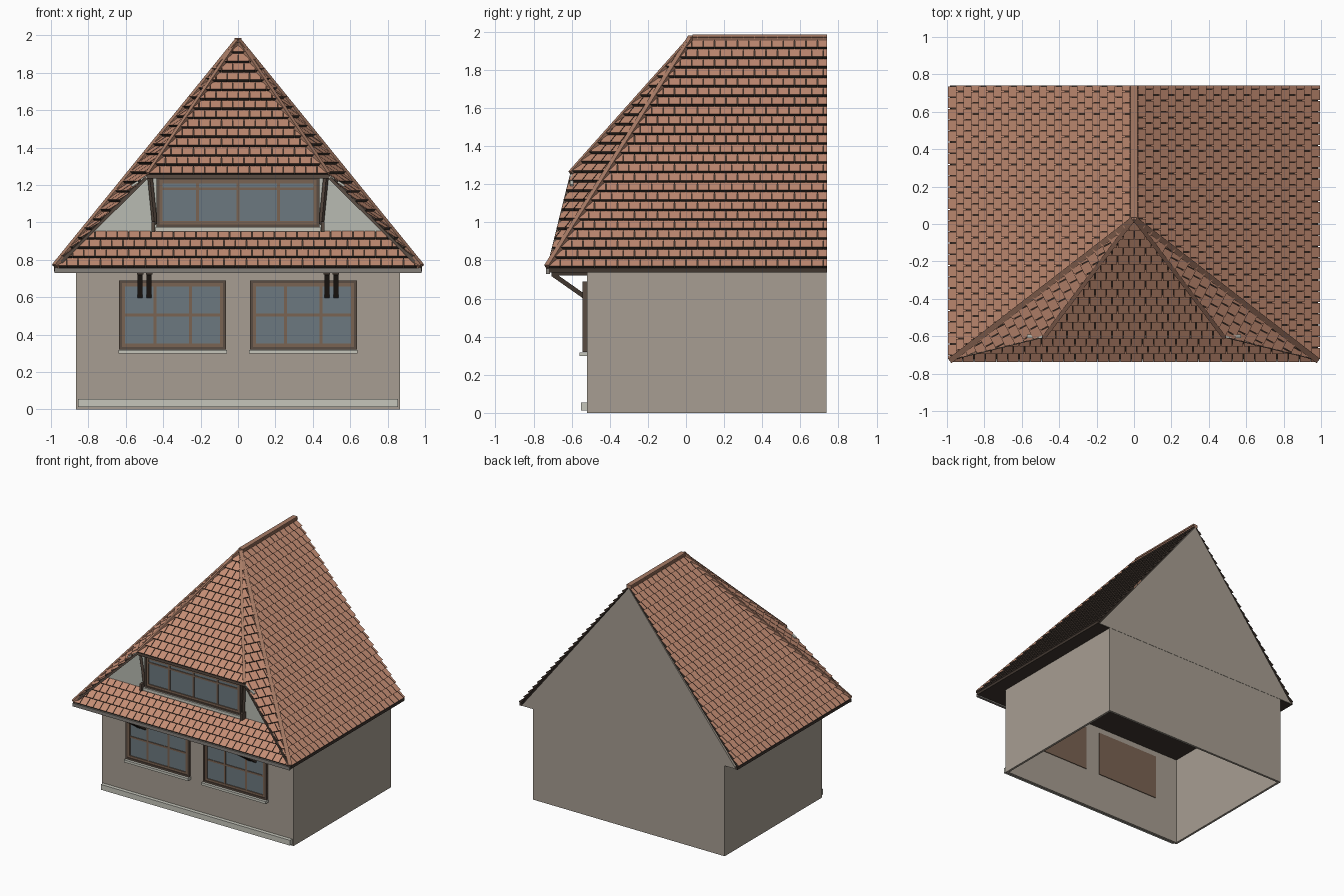
import bpy, bmesh
from mathutils import Vector as V, Matrix

cube = bpy.data.objects.get("Cube")
if cube:
    bpy.data.objects.remove(cube)


def material(name, code):
    """Flat colour from an sRGB hex code."""
    rgb = [int(code[i:i + 2], 16) / 255 for i in range(0, 6, 2)]
    lin = [((c + 0.055) / 1.055) ** 2.4 for c in rgb] + [1]
    m = bpy.data.materials.new(name)
    m.use_nodes = True
    m.diffuse_color = lin
    m.node_tree.nodes["Principled BSDF"].inputs["Base Color"].default_value = lin
    return m


WALL = material("wall_render", "A79E92")
PLASTER = material("light_plaster", "B9BBB2")
STONE = material("pale_stone", "C6C6BB")
TILE = material("clay_tile", "C48D74")
CAP = material("ridge_clay", "A87C66")
DARK = material("dark_timber", "40362F")
FRAME = material("window_brown", "7A6352")
TRIM = material("outer_frame_brown", "5A4C42")
GLASS = material("window_glass", "6C7980")
METAL = material("gutter_grey", "85807A")


def finish(name, bm, *mats):
    me = bpy.data.meshes.new(name)
    bm.to_mesh(me)
    bm.free()
    for m in mats:
        me.materials.append(m)
    ob = bpy.data.objects.new(name, me)
    bpy.context.scene.collection.objects.link(ob)
    return ob


def box(name, x, y, z, mat):
    """Box from (min, max) ranges."""
    bm = bmesh.new()
    mid = V([(a + b) / 2 for a, b in (x, y, z)])
    size = V([abs(b - a) for a, b in (x, y, z)])
    bmesh.ops.create_cube(bm, size=1, matrix=Matrix.Translation(mid) @ Matrix.Diagonal(size.to_4d()))
    return finish(name, bm, mat)


def beam(name, a, b, w, h, mat):
    """Square-cut bar between two points."""
    a, b = V(a), V(b)
    d = b - a
    bm = bmesh.new()
    turn = d.to_track_quat('Y', 'Z').to_matrix().to_4x4()
    bmesh.ops.create_cube(bm, size=1, matrix=Matrix.Translation((a + b) / 2) @ turn
                          @ Matrix.Diagonal((w, d.length, h, 1)))
    return finish(name, bm, mat)


def plate(name, pts, depth, mat):
    """Polygon thickened towards +y."""
    bm = bmesh.new()
    f = bm.faces.new([bm.verts.new(p) for p in pts])
    ext = bmesh.ops.extrude_face_region(bm, geom=[f])
    bmesh.ops.translate(bm, vec=(0, depth, 0), verts=[v for v in ext["geom"] if isinstance(v, bmesh.types.BMVert)])
    bmesh.ops.recalc_face_normals(bm, faces=bm.faces)
    return finish(name, bm, mat)


def clip(poly, area):
    """Clip a 2D polygon by a convex counter-clockwise area."""
    for a, b in zip(area, area[1:] + area[:1]):
        e = b - a
        side = [e.x * (p.y - a.y) - e.y * (p.x - a.x) for p in poly]
        out = []
        for i, p in enumerate(poly):
            j = (i + 1) % len(poly)
            if side[i] >= 0:
                out.append(p)
            if side[i] * side[j] < 0:
                out.append(p.lerp(poly[j], side[i] / (side[i] - side[j])))
        poly = out
        if len(poly) < 3:
            return []
    return poly


def tiled_roof(name, pts, width=0.06, step=0.05, lift=0.018, gap=0.004):
    """Dark roof plane covered by staggered, overlapping wedge tiles."""
    pts = [V(p) for p in pts]
    n = (pts[1] - pts[0]).cross(pts[2] - pts[0]).normalized()
    if n.z < 0:
        pts.reverse()
        n = -n
    u = V((0, 0, 1)).cross(n).normalized()
    v = n.cross(u)
    o = min(pts, key=lambda p: p.z)
    area = [V(((p - o).dot(u), (p - o).dot(v))) for p in pts]
    row = step / v.z
    bm = bmesh.new()
    bm.faces.new([bm.verts.new(p) for p in pts]).material_index = 1
    lo, hi = min(p.x for p in area), max(p.x for p in area)
    for r in range(int(max(p.y for p in area) / row) + 1):
        y0 = r * row
        x = lo - width * (0.5 if r % 2 else 1)
        while x < hi:
            quad = [V((x + gap, y0)), V((x + width, y0)), V((x + width, y0 + row)), V((x + gap, y0 + row))]
            poly = clip(quad, area)
            x += width
            if not poly:
                continue
            low = [bm.verts.new(o + u * p.x + v * p.y) for p in poly]
            top = [bm.verts.new(o + u * p.x + v * p.y + n * (0.003 + lift * (1 - (p.y - y0) / row)))
                   for p in poly]
            bm.faces.new(top)
            for i in range(len(poly)):
                j = (i + 1) % len(poly)
                bm.faces.new((low[i], low[j], top[j], top[i])).material_index = 1
    return finish(name, bm, TILE, DARK)


def window(name, x, z, y, uprights, rail):
    """Framed window with glazing bars; y is the front of the wall."""
    t = 0.022
    box(name + "_panel", x, (y - 0.004, y + 0.026), z, FRAME)
    box(name + "_glass", (x[0] + t, x[1] - t), (y - 0.009, y - 0.003), (z[0] + t, z[1] - t), GLASS)
    for inset, w, front, mat in ((0, 0.014, 0.022, TRIM), (0.012, 0.02, 0.016, FRAME)):
        a, b, c, d = x[0] + inset, x[1] - inset, z[0] + inset, z[1] - inset
        for i, (xs, zs) in enumerate((((a, b), (c, c + w)), ((a, b), (d - w, d)),
                                      ((a, a + w), (c, d)), ((b - w, b), (c, d)))):
            box(f"{name}_{mat.name}_{i}", xs, (y - front, y), zs, mat)
    for i in range(1, uprights + 1):
        m = x[0] + (x[1] - x[0]) * i / (uprights + 1)
        box(f"{name}_bar_{i}", (m - 0.008, m + 0.008), (y - 0.014, y), z, FRAME)
    box(name + "_rail", x, (y - 0.014, y), (rail - 0.007, rail + 0.007), FRAME)


# Walls, open underneath
box("front_wall", (-0.866, 0.866), (-0.52, -0.5), (0, 0.745), WALL)
box("back_wall", (-0.866, 0.866), (0.72, 0.738), (0, 0.745), WALL)
box("plinth", (-0.855, 0.855), (-0.55, -0.515), (0.012, 0.055), STONE)
plate("back_gable", [(-0.97, 0.72, 0.74), (0.97, 0.72, 0.74), (0, 0.72, 1.96)], 0.02, WALL)

# Eaves
box("eaves_soffit", (-0.97, 0.97), (-0.71, 0.735), (0.738, 0.752), DARK)
box("front_gutter", (-0.98, 0.98), (-0.735, -0.715), (0.73, 0.757), METAL)

# Roof corner points
ridge_z, eave_z = 1.965, 0.757
apex, back_top = V((0, 0.035, ridge_z)), V((0, 0.74, ridge_z))


def corner(s):
    return V((0.977 * s, -0.722, eave_z))


def dormer(s):
    return V((0.48 * s, -0.6, 1.25))


# Roof planes on the front
tiled_roof("dormer_roof", [dormer(-1), dormer(1), apex])
tiled_roof("apron_roof", [corner(-1), corner(1), (0.81, -0.56, 0.95), (-0.81, -0.56, 0.95)])
beam("dormer_eave", dormer(-1) - V((0, 0, 0.005)), dormer(1) - V((0, 0, 0.005)), 0.02, 0.022, TRIM)
beam("ridge_cap", apex + V((0, 0, 0.006)), back_top + V((0, 0, 0.006)), 0.04, 0.028, CAP)

# Dormer wall and window
plate("dormer_wall", [(-0.8, -0.56, 0.9), (0.8, -0.56, 0.9), (0.75, -0.56, 1.02), (0.446, -0.56, 1.29),
                      (-0.446, -0.56, 1.29), (-0.75, -0.56, 1.02)], 0.015, PLASTER)
window("dormer_window", (-0.435, 0.435), (0.975, 1.24), -0.565, 3, 1.18)
box("dormer_sill", (-0.44, 0.44), (-0.6, -0.555), (0.952, 0.976), STONE)

for s, side in ((1, "left"), (-1, "right")):
    box(side + "_wall", (0.866 * s, 0.848 * s), (-0.52, 0.738), (0, 0.745), WALL)
    box(side + "_fascia", (0.965 * s, 0.985 * s), (-0.72, 0.74), (0.738, 0.76), DARK)
    # Side slope, hip facet and their caps
    tiled_roof(side + "_roof", [corner(s), (0.977 * s, 0.74, eave_z), back_top, apex])
    tiled_roof(side + "_hip_facet", [apex, dormer(s), corner(s)])
    beam(side + "_hip_cap", apex + V((0, -0.006, 0.004)), corner(s) + V((0, -0.004, 0.008)), 0.03, 0.03, CAP)
    beam(side + "_dormer_hip_cap", apex + V((0, -0.004, 0.004)), dormer(s) + V((0, -0.004, 0.008)), 0.022, 0.026, CAP)
    beam(side + "_facet_edge", corner(s), dormer(s), 0.014, 0.016, TRIM)
    # Dormer side details
    beam(side + "_dormer_strut", (0.445 * s, -0.57, 0.99), (0.47 * s, -0.59, 1.24), 0.02, 0.02, TRIM)
    box(side + "_dormer_post", (0.443 * s, 0.463 * s), (-0.61, -0.56), (0.95, 1.005), TRIM)
    beam(side + "_flashing", (0.49 * s, -0.6, 1.245), (0.57 * s, -0.6, 1.195), 0.02, 0.012, STONE)
    # Ground floor window
    xs = sorted((0.065 * s, 0.635 * s))
    window(side + "_window", xs, (0.32, 0.69), -0.52, 2, 0.505)
    box(side + "_sill", (xs[0] - 0.005, xs[1] + 0.005), (-0.56, -0.515), (0.298, 0.318), STONE)
    # Paired eaves brackets
    for i, x in enumerate((0.475, 0.523)):
        beam(f"{side}_bracket_{i}", (x * s, -0.7, 0.728), (x * s, -0.525, 0.605), 0.027, 0.024, DARK)
        box(f"{side}_bracket_top_{i}", (x * s - 0.017, x * s + 0.017), (-0.705, -0.52), (0.722, 0.742), DARK)
